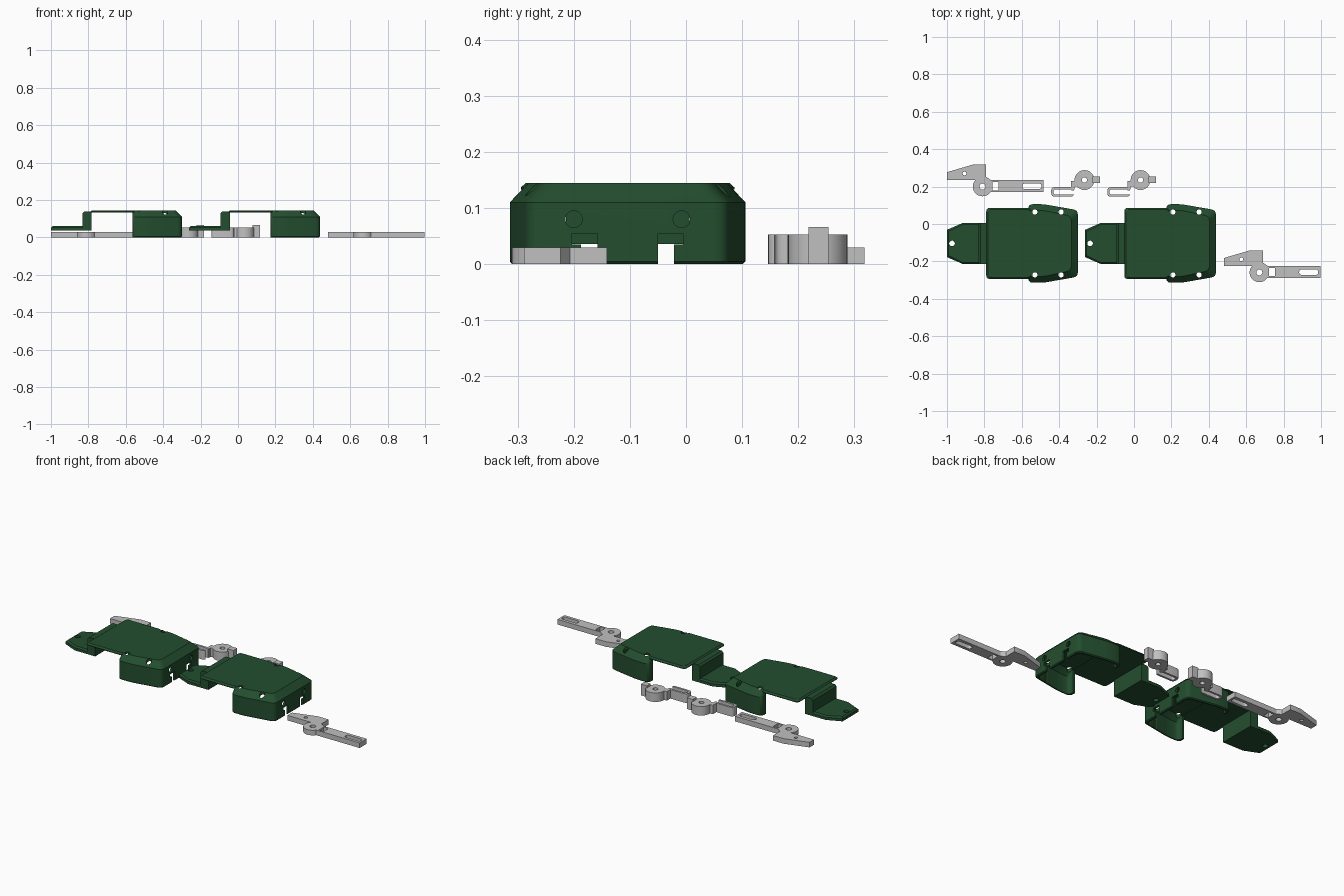
import bpy, bmesh, math
from mathutils import Vector

if "Cube" in bpy.data.objects:
    bpy.data.objects.remove(bpy.data.objects["Cube"])


def material(name, rgb):
    m = bpy.data.materials.new(name)
    m.diffuse_color = (*rgb, 1)
    m.use_nodes = True
    m.node_tree.nodes["Principled BSDF"].inputs["Base Color"].default_value = m.diffuse_color
    return m


GREEN = material("dark green", (0.017, 0.076, 0.028))
GREY = material("light grey", (0.53, 0.53, 0.53))


def rounded(pts, r, n=5):
    """Polygon with every corner replaced by a small curve."""
    out = []
    for i, p in enumerate(pts):
        p, a, b = Vector(p), Vector(pts[i - 1]), Vector(pts[(i + 1) % len(pts)])
        s = p + (a - p).normalized() * min(r, (a - p).length * 0.45)
        e = p + (b - p).normalized() * min(r, (b - p).length * 0.45)
        for k in range(n):
            t = k / (n - 1)
            out.append(tuple(s * (1 - t) ** 2 + p * 2 * t * (1 - t) + e * t * t))
    return out


def mirrored(half, cy):
    """Closed outline from (x, half width) pairs, mirrored about y = cy."""
    return [(x, cy + w) for x, w in half] + [(x, cy - w) for x, w in reversed(half)]


def circle(cx, cy, r, n=32):
    return [(cx + r * math.cos(2 * math.pi * i / n), cy + r * math.sin(2 * math.pi * i / n))
            for i in range(n)]


def rect(x0, x1, y0, y1):
    return [(x0, y0), (x1, y0), (x1, y1), (x0, y1)]


def loft(name, rings, mat=None):
    """Solid through a stack of (outline, z) rings."""
    bm = bmesh.new()
    loops = [[bm.verts.new((x, y, z)) for x, y in o] for o, z in rings]
    for a, b in zip(loops, loops[1:]):
        for i in range(len(a)):
            j = (i + 1) % len(a)
            bm.faces.new((a[i], a[j], b[j], b[i]))
    bm.faces.new(loops[0])
    bm.faces.new(loops[-1])
    bmesh.ops.recalc_face_normals(bm, faces=bm.faces)
    me = bpy.data.meshes.new(name)
    bm.to_mesh(me)
    bm.free()
    ob = bpy.data.objects.new(name, me)
    bpy.context.collection.objects.link(ob)
    if mat:
        me.materials.append(mat)
    return ob


def slab(name, outline, z0, z1, mat=None):
    return loft(name, [(outline, z0), (outline, z1)], mat)


def rod_x(x0, x1, y, z, r):
    """Cutter cylinder lying along x."""
    ob = slab("cutter", circle(0, 0, r, 24), x0, x1)
    for v in ob.data.vertices:
        v.co = (v.co.z, y + v.co.x, z + v.co.y)
    return ob


def activate(ob):
    bpy.ops.object.select_all(action='DESELECT')
    ob.select_set(True)
    bpy.context.view_layer.objects.active = ob


def boolean(ob, others, op='DIFFERENCE'):
    for c in others:
        m = ob.modifiers.new("cut", 'BOOLEAN')
        m.operation, m.solver, m.object = op, 'EXACT', c
        activate(ob)
        bpy.ops.object.modifier_apply(modifier=m.name)
        bpy.data.objects.remove(c, do_unlink=True)
    return ob


def finish(parts, offset):
    """Shade each part and place a second copy at the offset."""
    for ob in parts:
        activate(ob)
        bpy.ops.object.shade_smooth_by_angle(angle=math.radians(30))
        dup = ob.copy()
        dup.name = ob.name + "_second"
        dup.location = offset
        bpy.context.collection.objects.link(dup)


CY = -0.104

# Housing body: tapered hollow shell with a chamfered top
def body_outline(d, end, back=0.0):
    return rounded(mirrored([(-0.565 + back, 0.21 - d), (-0.485, 0.21 - d),
                             (-0.30 - end, 0.178 - d)], CY), 0.025)

body = loft("housing_body", [
    (body_outline(0.005, 0.005), 0), (body_outline(0, 0), 0.005),
    (body_outline(0, 0), 0.11), (body_outline(0.033, 0.035), 0.145)], GREEN)
cavity = loft("cutter", [
    (body_outline(0.012, 0.012, 0.012), -0.02), (body_outline(0.012, 0.012, 0.012), 0.105),
    (body_outline(0.04, 0.042, 0.012), 0.135)])
mouth = slab("cutter", rect(-0.60, -0.54, CY - 0.165, CY + 0.165), -0.02, 0.135)
cuts = [cavity, mouth]
for s in (-1, 1):
    # stepped cable notch, round end hole and two screw holes per side
    lo = sorted((CY + s * 0.054, CY + s * 0.083))
    hi = sorted((CY + s * 0.054, CY + s * 0.099))
    cuts.append(slab("cutter", rect(-0.36, -0.28, *lo), -0.02, 0.04))
    cuts.append(slab("cutter", rect(-0.36, -0.28, *hi), 0.035, 0.055))
    cuts.append(rod_x(-0.36, -0.28, CY + s * 0.096, 0.08, 0.015))
    for x in (-0.53, -0.39):
        cuts.append(slab("cutter", circle(x, CY + s * 0.168, 0.014, 24), -0.05, 0.2))
boolean(body, cuts)

# Cover plate bridging the open middle
def plate_outline(d):
    return rounded(mirrored([(-0.79 + d, 0.19 - d), (-0.552, 0.19 - d)], CY), 0.02)

plate = loft("cover_plate", [(plate_outline(0), 0.133), (plate_outline(0), 0.137),
                             (plate_outline(0.009), 0.145)], GREEN)

# Upright wall and mounting tab with a hole
wall = loft("upright_wall", [(rect(-0.832, -0.782, CY - 0.11, CY + 0.11), 0.036),
                             (rect(-0.832, -0.782, CY - 0.11, CY + 0.11), 0.128),
                             (rect(-0.822, -0.782, CY - 0.11, CY + 0.11), 0.138)], GREEN)

def tab_outline(d):
    return mirrored([(-1.0 + d, 0.073 - d), (-0.915, 0.11 - d), (-0.80, 0.11 - d)], CY)

tab = loft("mounting_tab", [(tab_outline(0), 0.036), (tab_outline(0), 0.052),
                            (tab_outline(0.008), 0.06)], GREEN)
boolean(tab, [slab("cutter", circle(-0.973, CY, 0.015, 24), 0, 0.1)])
finish([body, plate, wall, tab], (0.738, 0, 0))

# Lever: blade and arm, pivot disc, slot, square hole and round holes
lever = slab("lever", [(-1.0, 0.235), (-0.83, 0.235), (-0.81, 0.17), (-0.484, 0.17),
                       (-0.484, 0.235), (-0.765, 0.235), (-0.79, 0.252), (-0.79, 0.318),
                       (-0.86, 0.318), (-1.0, 0.277)], 0, 0.03, GREY)
boolean(lever, [slab("disc", circle(-0.81, 0.20, 0.052), 0, 0.03)], 'UNION')
slot = rounded(rect(-0.597, -0.495, 0.187, 0.216), 0.014)
boolean(lever, [slab("cutter", o, -0.05, 0.08) for o in (
    slot, rect(-0.757, -0.725, 0.18, 0.224),
    circle(-0.81, 0.20, 0.016, 24), circle(-0.906, 0.27, 0.01, 20))])
finish([lever], (1.48, -0.459, 0))

# Spring clip: hub with hole, bent strip and raised stop block
hub = slab("clip_hub", circle(-0.265, 0.235, 0.053), 0, 0.053, GREY)
boolean(hub, [slab("cutter", circle(-0.265, 0.235, 0.014, 24), -0.05, 0.1)])
stop = slab("clip_stop", rect(-0.222, -0.183, 0.218, 0.254), 0, 0.066, GREY)
spring = slab("clip_spring", rounded(rect(-0.443, -0.32, 0.146, 0.197), 0.02), 0, 0.053, GREY)
boolean(spring, [slab("cutter", o, -0.05, 0.1) for o in (
    rounded(rect(-0.431, -0.332, 0.158, 0.185), 0.012),
    rect(-0.345, -0.30, 0.158, 0.18))])
neck = slab("clip_neck", rect(-0.336, -0.30, 0.185, 0.23), 0, 0.053, GREY)
boolean(neck, [slab("cutter", rect(-0.318, -0.29, 0.18, 0.20), -0.05, 0.1)])
finish([hub, stop, spring, neck], (0.30, 0, 0))
